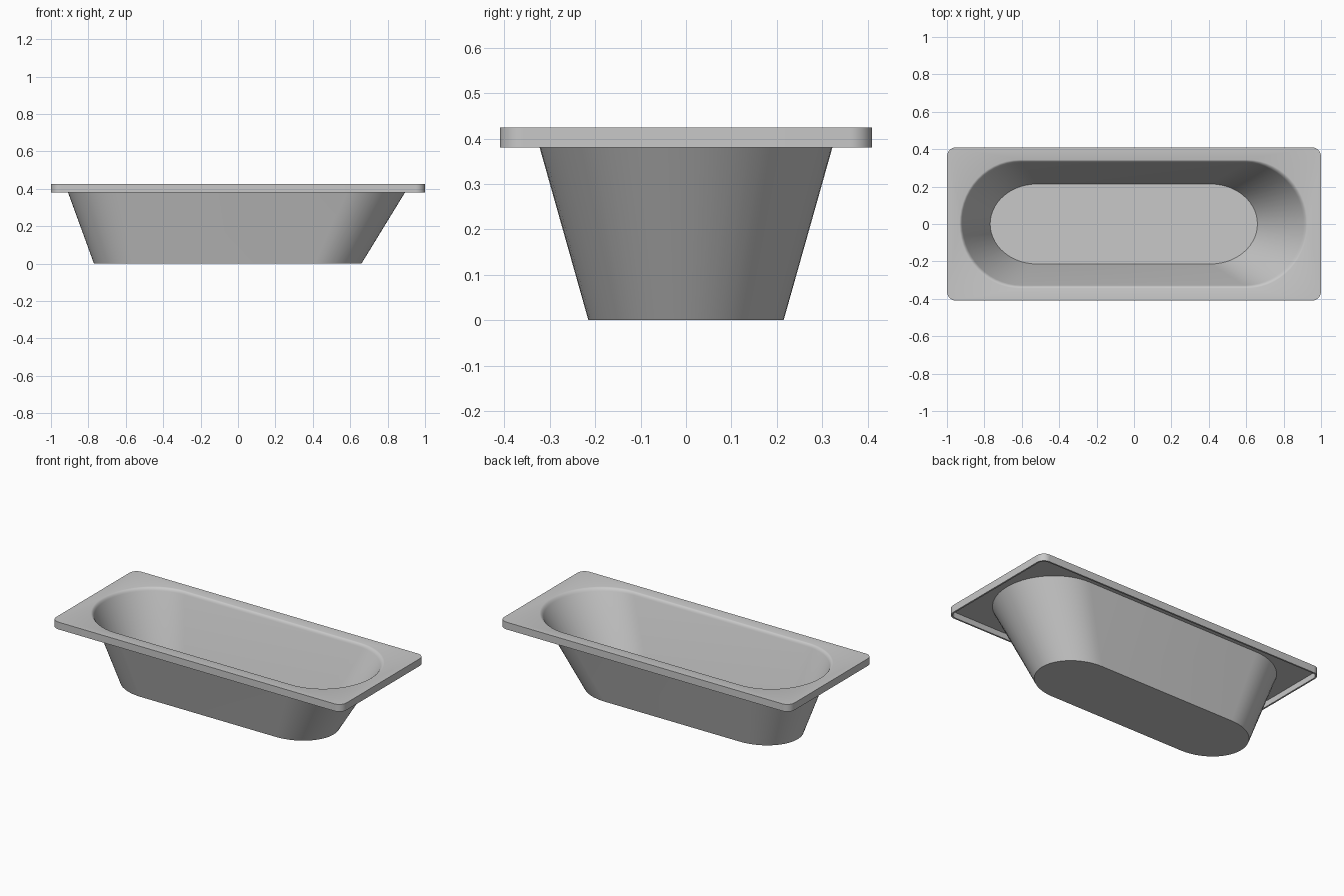
import bpy, bmesh
from math import sin, cos, pi, radians

cube = bpy.data.objects.get("Cube")
if cube:
    bpy.data.objects.remove(cube, do_unlink=True)

QUARTER = 14                     # segments in each corner arc
TOP, SKIRT_BOTTOM = 0.425, 0.38
SHEET = 0.01                     # flange thickness

enamel = bpy.data.materials.new("grey enamel")
enamel.use_nodes = True
colour = (0.58, 0.58, 0.58, 1)
enamel.diffuse_color = colour
enamel.node_tree.nodes["Principled BSDF"].inputs["Base Color"].default_value = colour


def outline(left, right, half, r_left, r_right, r_y, z):
    """Closed loop with four elliptical corners, counter-clockwise."""
    points = []
    for k in range(4):
        on_right, at_back = k in (0, 3), k < 2
        rx = r_right if on_right else r_left
        cx = right - rx if on_right else left + rx
        cy = (half - r_y) * (1 if at_back else -1)
        for i in range(QUARTER + 1):
            a = pi / 2 * (k + i / QUARTER)
            # keep the long straight sides from collapsing to one point
            y = cy + r_y * sin(a)
            points.append((cx + rx * cos(a), y if abs(y) > 1e-6 else
                           (1e-4 if at_back else -1e-4), z))
    return points


def basin(z, inset=0.0):
    """Sloping wall of the tub at height z."""
    t = z / TOP
    mix = lambda low, high: low + (high - low) * t
    half = mix(0.215, 0.335) - inset
    return outline(mix(-0.77, -0.925) + inset, mix(0.66, 0.92) - inset, half,
                   mix(0.25, 0.32), mix(0.25, 0.32), half, z)


def flange(z, inset=0.0):
    """Rounded rectangle of the rim at height z."""
    r = 0.05 - inset
    return outline(-1 + inset, 1 - inset, 0.41 - inset, r, r, r, z)


# Loops run from the outer floor, up around the rim, and down to the inner floor
loops = [
    basin(0),
    basin(TOP - SHEET),
    flange(TOP - SHEET, SHEET),
    flange(SKIRT_BOTTOM, SHEET),
    flange(SKIRT_BOTTOM),
    flange(TOP),
]
# Rolled edge of the opening
for step in range(5):
    a = pi / 2 * step / 4
    drop = 0.018 * (1 - cos(a))
    loops.append(basin(TOP - drop, -0.008 * (1 - sin(a)) + 0.002 * sin(a)))
loops.append(basin(0.003, 0.002))

bm = bmesh.new()
rings = [[bm.verts.new(p) for p in loop] for loop in loops]
for low, high in zip(rings, rings[1:]):
    for i in range(len(low)):
        j = (i + 1) % len(low)
        bm.faces.new((low[i], low[j], high[j], high[i]))
bm.faces.new(rings[0])
bm.faces.new(rings[-1])
bmesh.ops.remove_doubles(bm, verts=bm.verts, dist=0.0003)
bmesh.ops.recalc_face_normals(bm, faces=bm.faces)

mesh = bpy.data.meshes.new("bathtub")
bm.to_mesh(mesh)
bm.free()
mesh.materials.append(enamel)
tub = bpy.data.objects.new("bathtub", mesh)
bpy.context.collection.objects.link(tub)

bpy.context.view_layer.objects.active = tub
tub.select_set(True)
bpy.ops.object.shade_smooth_by_angle(angle=radians(32))
